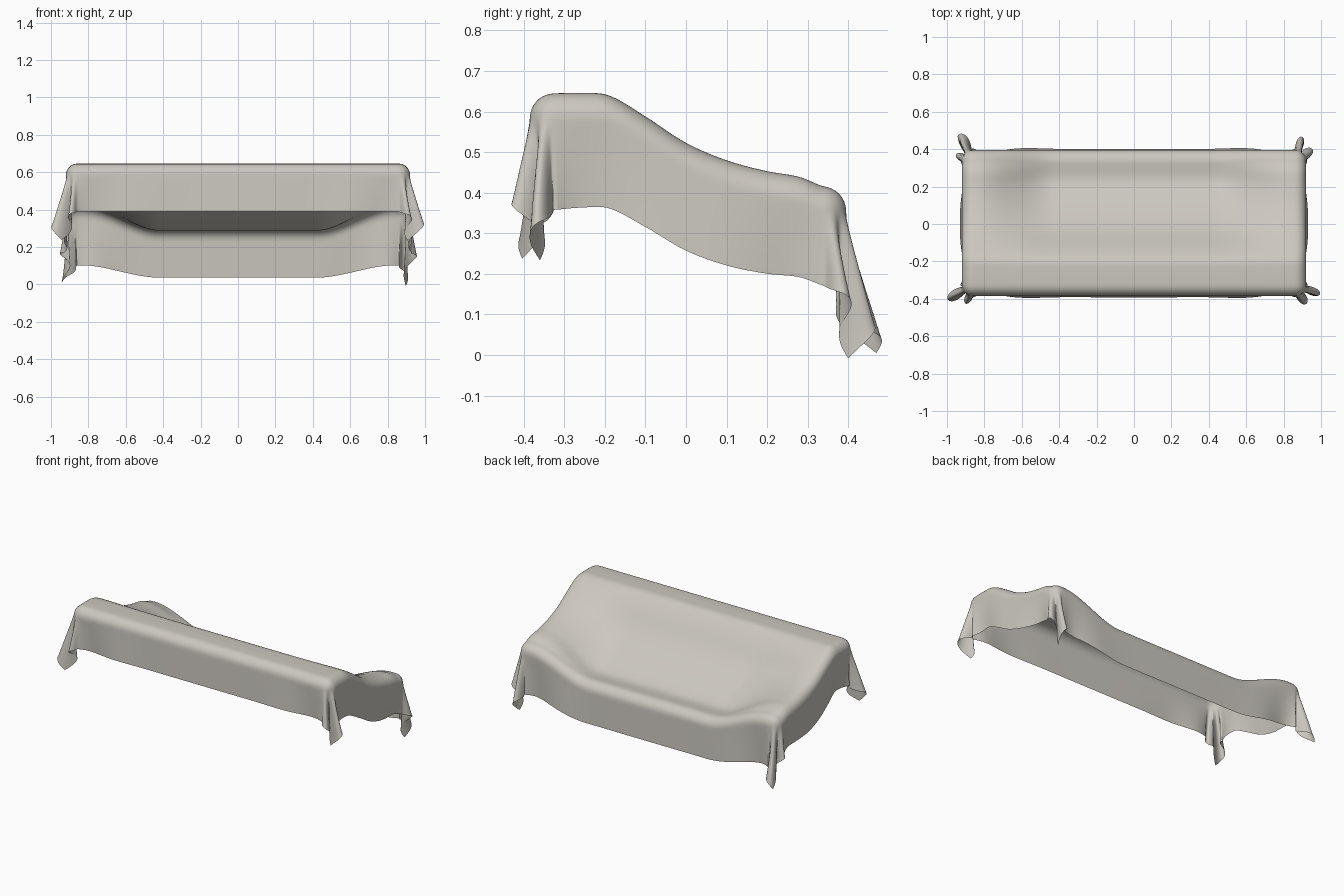
import bpy, bmesh, math

cube = bpy.data.objects.get("Cube")
if cube:
    bpy.data.objects.remove(cube, do_unlink=True)

# Support under the cloth: half width, front edge, back edge, edge rounding
HALF_X, FRONT, BACK, R = 0.86, -0.325, 0.335, 0.06
SIDE_HANG, END_HANG = 0.30, 0.29

# Height profiles (y, z) over the armrests and along the middle of the seat
ARM = [(-0.325, 0.645), (-0.26, 0.646), (-0.19, 0.64), (-0.1, 0.588), (0, 0.523),
       (0.1, 0.48), (0.2, 0.453), (0.28, 0.439), (0.335, 0.416)]
SEAT = [(-0.325, 0.645), (-0.26, 0.646), (-0.19, 0.638), (-0.13, 0.585), (-0.04, 0.475),
        (0.05, 0.395), (0.15, 0.328), (0.23, 0.29), (0.335, 0.292)]

# Corner folds: (x sign, y sign) -> (sideways swing of the tip, fold phase, fold depth)
CORNERS = {(1, -1): (-0.2, 0.45, 0.21), (-1, -1): (-0.1, 0.55, 0.21),
           (1, 1): (0.25, 0.38, 0.17), (-1, 1): (0.2, 0.2, 0.18)}


def smooth(a, b, v):
    v = min(1, max(0, (v - a) / (b - a)))
    return v * v * (3 - 2 * v)


def curve(points, y):
    """Smooth interpolation through a short profile."""
    n = len(points)
    k = 0
    while k < n - 2 and y > points[k + 1][0]:
        k += 1

    def slope(i):
        a, b = points[max(i - 1, 0)], points[min(i + 1, n - 1)]
        return (b[1] - a[1]) / (b[0] - a[0])

    (y0, z0), (y1, z1) = points[k], points[k + 1]
    d = y1 - y0
    s = (y - y0) / d
    return (z0 + s * s * (3 - 2 * s) * (z1 - z0)
            + d * s * (1 - s) * ((1 - s) * slope(k) - s * slope(k + 1)))


def drape(u, v):
    """Place a point of the flat sheet on the support or on its hanging edge."""
    x = min(HALF_X, max(-HALF_X, u))
    y = min(BACK, max(FRONT, v))
    arm = smooth(0.42, 0.84, abs(x))
    z = curve(SEAT, y) * (1 - arm) + curve(ARM, y) * arm
    # The sheet hangs lower at the sides of the backrest than at the seat
    dx, dy = (u - x) * (1 - 0.22 * y), v - y
    if dy > 0:
        dy *= 1 + 0.2 * arm
    hang = math.hypot(dx, dy)
    if hang < 1e-7:
        return x, y, z
    sx, sy = (1 if u > 0 else -1), (1 if v > 0 else -1)
    theta = math.atan2(abs(dy), abs(dx))
    swing, phase, depth = CORNERS[sx, sy]
    w = max(0, math.sin(2 * theta)) ** 0.7
    hang *= 1 + 0.03 * w
    # Rounded edge first, then straight down
    if hang < R * math.pi / 2:
        out, drop = R * math.sin(hang / R), R * (1 - math.cos(hang / R))
    else:
        t = hang - R * math.pi / 2
        fold = 8 * (theta - phase)
        flare = 0.035 + w * (0.1 + depth * math.cos(fold))
        # Shallow waves fade out along each edge, away from the corners
        e = HALF_X - abs(x) if dx == 0 else min(y - FRONT, BACK - y)
        flare -= 0.16 * math.sin(14 * e) * math.exp(-7 * e)
        out = R + flare * t
        drop = R + t * math.sqrt(1 - flare * flare)
        # Swing the tip aside and swell the crests of the folds
        theta += w * min(1, t / 0.3) * (swing + 0.12 * math.sin(fold))
    return (x + sx * out * math.cos(theta), y + sy * out * math.sin(theta), z - drop)


# Sheet
bm = bmesh.new()
bmesh.ops.create_grid(bm, x_segments=220, y_segments=124, size=1)
half = (BACK - FRONT) / 2 + END_HANG
for vert in bm.verts:
    vert.co = drape(vert.co.x * (HALF_X + SIDE_HANG),
                    vert.co.y * half + (BACK + FRONT) / 2)

# Soften the folds
for _ in range(3):
    bmesh.ops.smooth_vert(bm, verts=[v for v in bm.verts if not v.is_boundary], factor=0.4,
                          use_axis_x=True, use_axis_y=True, use_axis_z=True)

mesh = bpy.data.meshes.new("draped_cloth")
bm.to_mesh(mesh)
bm.free()
cloth = bpy.data.objects.new("draped_cloth", mesh)
bpy.context.collection.objects.link(cloth)

# Warm grey fabric
fabric = bpy.data.materials.new("warm_grey_fabric")
fabric.use_nodes = True
colour = (0.60, 0.575, 0.525, 1)
fabric.diffuse_color = colour
fabric.node_tree.nodes["Principled BSDF"].inputs["Base Color"].default_value = colour
mesh.materials.append(fabric)
for face in mesh.polygons:
    face.use_smooth = True
